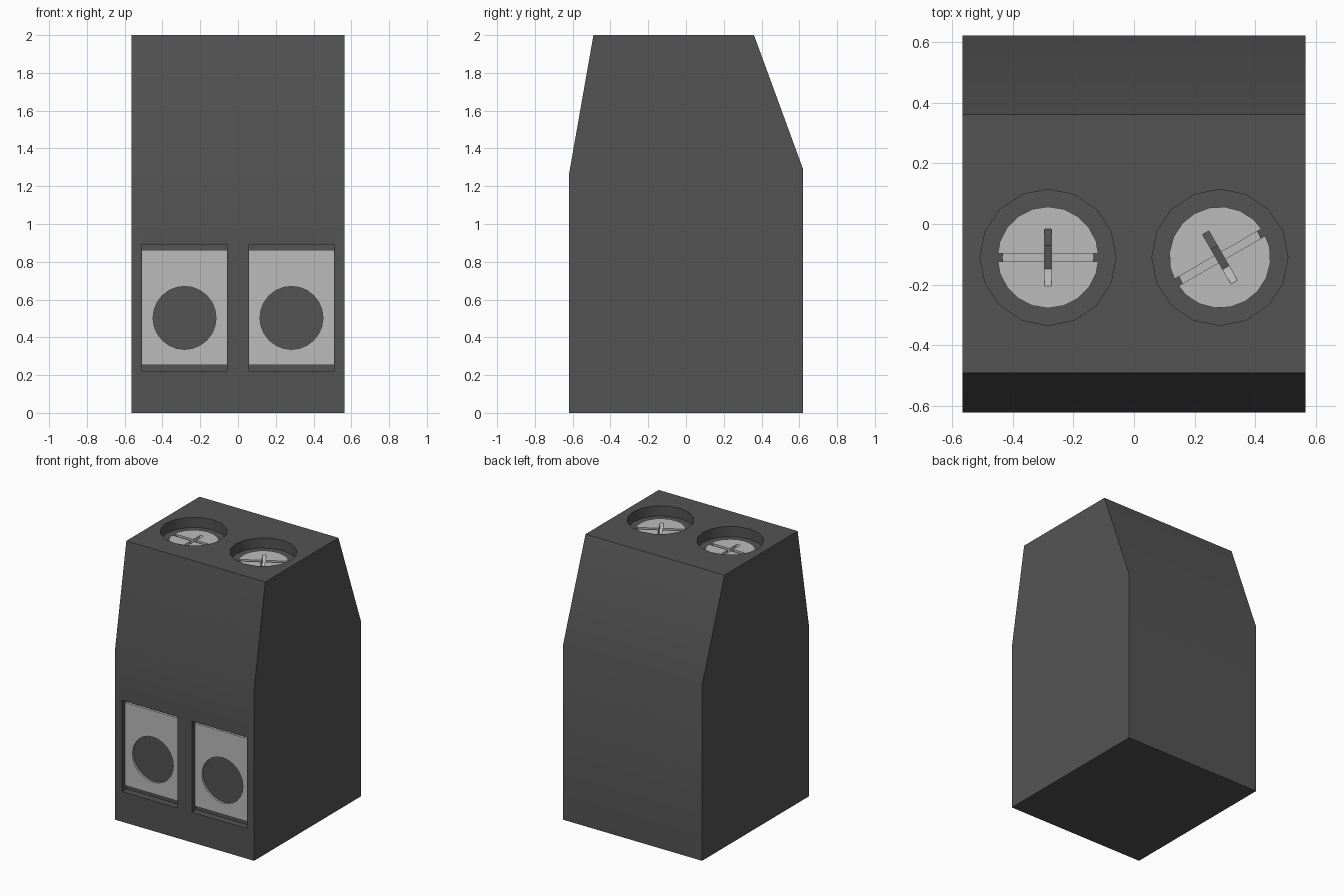
import bpy, bmesh, math
from mathutils import Matrix

cube = bpy.data.objects.get("Cube")
if cube:
    bpy.data.objects.remove(cube, do_unlink=True)


def material(name, rgb):
    m = bpy.data.materials.new(name)
    m.use_nodes = True
    m.diffuse_color = (*rgb, 1)
    m.node_tree.nodes["Principled BSDF"].inputs["Base Color"].default_value = (*rgb, 1)
    return m


DARK = material("dark grey plastic", (0.088, 0.088, 0.088))
METAL = material("light grey metal", (0.50, 0.50, 0.50))


def prism(name, profile, axis, lo, hi, mat=None):
    """Extrude a 2D profile: axis 'x' takes (y, z) points, 'z' takes (x, y), 'y' takes (x, z)."""
    place = {"x": lambda a, b, t: (t, a, b),
             "y": lambda a, b, t: (a, t, b),
             "z": lambda a, b, t: (a, b, t)}[axis]
    bm = bmesh.new()
    face = bm.faces.new([bm.verts.new(place(a, b, lo)) for a, b in profile])
    top = bmesh.ops.extrude_face_region(bm, geom=[face])["geom"]
    for v in (g for g in top if isinstance(g, bmesh.types.BMVert)):
        v.co["xyz".index(axis)] = hi
    bmesh.ops.recalc_face_normals(bm, faces=bm.faces)
    mesh = bpy.data.meshes.new(name)
    bm.to_mesh(mesh)
    bm.free()
    obj = bpy.data.objects.new(name, mesh)
    bpy.context.collection.objects.link(obj)
    if mat:
        mesh.materials.append(mat)
    return obj


def circle(cx, cy, r, n):
    return [(cx + r * math.sin(2 * math.pi * i / n), cy + r * math.cos(2 * math.pi * i / n))
            for i in range(n)]


def rect(x0, x1, y0, y1):
    return [(x0, y0), (x1, y0), (x1, y1), (x0, y1)]


def activate(obj):
    bpy.ops.object.select_all(action="DESELECT")
    obj.select_set(True)
    bpy.context.view_layer.objects.active = obj


def cut(obj, cutter):
    cutter.hide_render = True
    mod = obj.modifiers.new("cut", "BOOLEAN")
    mod.operation, mod.solver, mod.object = "DIFFERENCE", "EXACT", cutter
    activate(obj)
    bpy.ops.object.modifier_apply(modifier=mod.name)
    bpy.data.objects.remove(cutter, do_unlink=True)


# Housing with sloped upper front and back
FRONT, TOP = -0.62, 2.0
housing = prism("housing", [(FRONT, 0), (0.62, 0), (0.62, 1.29), (0.36, TOP), (-0.49, TOP), (FRONT, 1.26)],
                "x", -0.565, 0.565, DARK)

SCREW_Y, WELL_FLOOR, HEAD_TOP, HEAD_BASE = -0.11, 1.925, 1.933, 1.87
FLOOR_Y, PLATE_Y = FRONT + 0.05, FRONT + 0.035

for side, cx, turn in (("right", -0.283, 0), ("left", 0.283, 30)):
    # Wire entry pocket, screw well and the seat below the screw head
    cut(housing, prism("pocket_cutter", rect(cx - 0.225, cx + 0.225, 0.222, 0.892), "y", FRONT - 0.1, FLOOR_Y))
    cut(housing, prism("well_cutter", circle(cx, SCREW_Y, 0.224, 16), "z", WELL_FLOOR, TOP + 0.1))
    cut(housing, prism("seat_cutter", circle(cx, SCREW_Y, 0.15, 20), "z", HEAD_BASE, TOP + 0.1))

    # Clamp plate with a round wire hole
    plate = prism(side + "_clamp_plate", rect(cx - 0.225, cx + 0.225, 0.253, 0.863), "y", PLATE_Y, FLOOR_Y, METAL)
    cut(plate, prism("hole_cutter", circle(cx, 0.503, 0.167, 24), "y", PLATE_Y - 0.1, FLOOR_Y + 0.1))

    # Screw head with a long shallow slot and a short tapered cross slot
    head = prism(side + "_screw_head", circle(0, 0, 0.167, 20), "z", HEAD_BASE, HEAD_TOP, METAL)
    cut(head, prism("slot_cutter", rect(-0.3, 0.3, -0.013, 0.013), "z", HEAD_TOP - 0.03, HEAD_TOP + 0.1))
    taper = [(-0.038, HEAD_BASE - 0.001), (0.038, HEAD_BASE - 0.001),
             (0.095, HEAD_TOP + 0.001), (-0.095, HEAD_TOP + 0.001)]
    cut(head, prism("cross_cutter", taper, "x", -0.012, 0.012))
    head.data.transform(Matrix.Translation((cx, SCREW_Y, 0)) @ Matrix.Rotation(math.radians(turn), 4, "Z"))

    for part in (plate, head):
        activate(part)
        bpy.ops.object.shade_smooth_by_angle(angle=math.radians(30))

activate(housing)
bpy.ops.object.shade_smooth_by_angle(angle=math.radians(30))
